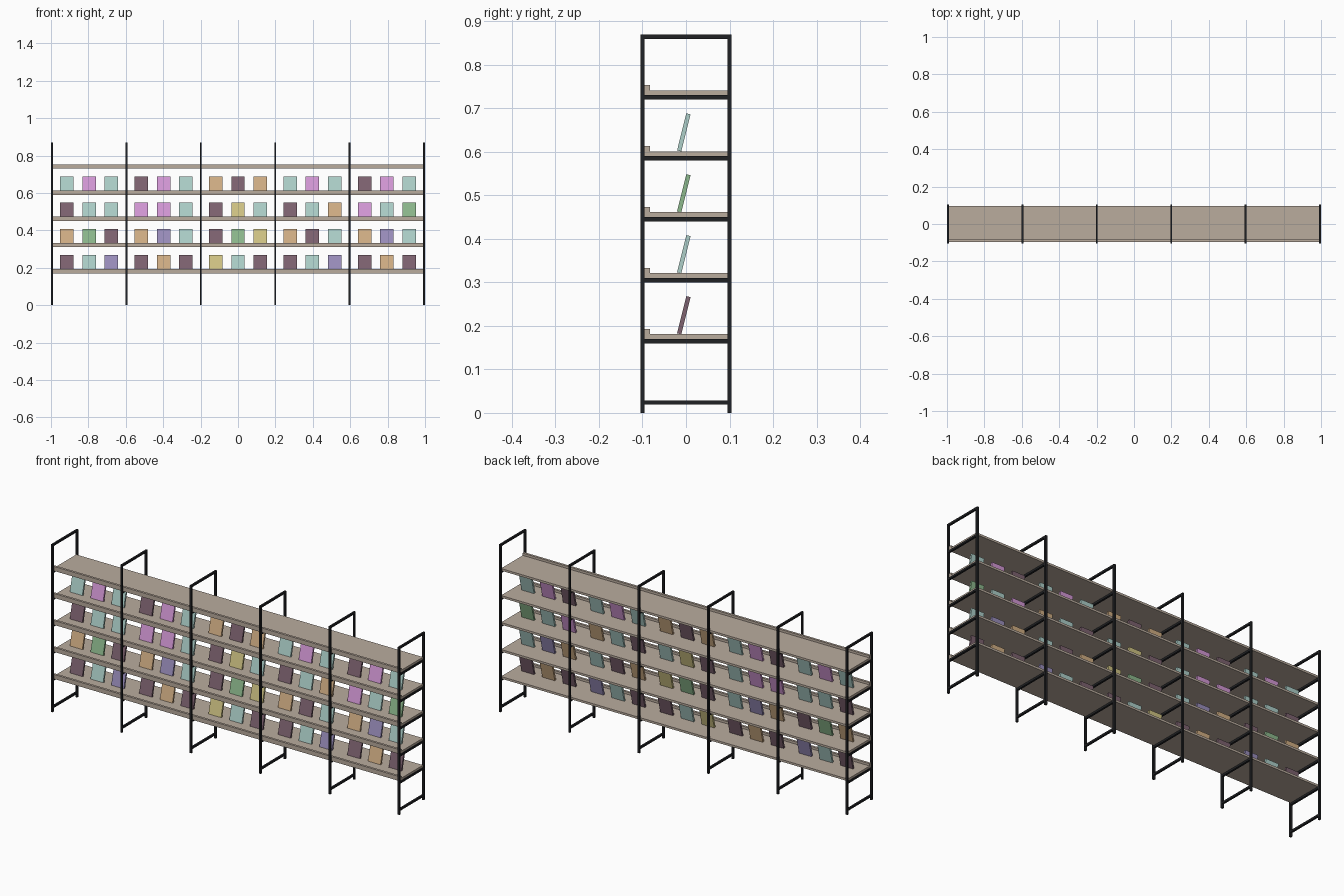
import bpy, bmesh, math
from mathutils import Matrix, Vector

if "Cube" in bpy.data.objects:
    bpy.data.objects.remove(bpy.data.objects["Cube"])


def material(name, rgb):
    lin = [((c / 255 + 0.055) / 1.055) ** 2.4 for c in rgb]
    m = bpy.data.materials.new(name)
    m.diffuse_color = (*lin, 1)
    m.use_nodes = True
    m.node_tree.nodes["Principled BSDF"].inputs["Base Color"].default_value = m.diffuse_color
    return m


black = material("black_metal", (32, 33, 36))
wood = material("pale_wood", (186, 172, 158))
covers = {
    "T": material("teal", (173, 207, 201)),
    "P": material("pink", (212, 152, 214)),
    "M": material("plum", (126, 98, 112)),
    "O": material("tan", (209, 174, 132)),
    "G": material("green", (140, 184, 140)),
    "V": material("violet", (154, 142, 188)),
    "Y": material("yellow", (208, 196, 132)),
}


def box(bm, lo, hi):
    lo, hi = Vector(lo), Vector(hi)
    bmesh.ops.create_cube(bm, size=1, matrix=Matrix.Translation((lo + hi) / 2)
                          @ Matrix.Diagonal((*(hi - lo), 1)))


def finish(bm, name, mat):
    me = bpy.data.meshes.new(name)
    bm.to_mesh(me)
    bm.free()
    me.materials.append(mat)
    ob = bpy.data.objects.new(name, me)
    bpy.context.collection.objects.link(ob)
    return ob


R = 0.005                                   # half thickness of metal bars
BAY = 0.398
levels = [0.165 + 0.14 * i for i in range(5)]

# Six ladder frames: two posts, foot bar, top bar and shelf supports
for i in range(6):
    x = (i - 2.5) * BAY
    bm = bmesh.new()
    for y in (-0.1, 0.1):
        box(bm, (x - R, y - R, 0), (x + R, y + R, 0.869))
    for z in [0.024, 0.864] + levels:
        box(bm, (x - R, -0.095, z - R), (x + R, 0.095, z + R))
    finish(bm, f"ladder_frame_{i + 1}", black)

# Long shelves: one L-shaped profile with a front lip, extruded along x
for i, z in enumerate(levels):
    b = z + R
    profile = [(-0.095, b), (0.095, b), (0.095, b + 0.011),
               (-0.083, b + 0.011), (-0.083, b + 0.023), (-0.095, b + 0.023)]
    bm = bmesh.new()
    face = bm.faces.new([bm.verts.new((-0.995, y, h)) for y, h in profile])
    ext = bmesh.ops.extrude_face_region(bm, geom=[face])["geom"]
    bmesh.ops.translate(bm, vec=(1.99, 0, 0),
                        verts=[v for v in ext if isinstance(v, bmesh.types.BMVert)])
    bmesh.ops.recalc_face_normals(bm, faces=bm.faces)
    finish(bm, f"shelf_{i + 1}", wood)

# Leaning books: three per bay on the lower four shelves, left to right
rows = ["MTV MOM YTM MTV MOM",
        "OGM OVT MGY OMT OVT",
        "MTT PPT MYT MTO PTG",
        "TPT MPT OMO TPT MPT"]
for r, row in enumerate(rows):
    for bay, trio in enumerate(row.split()):
        for k, c in enumerate(trio):
            x = (bay - 2) * BAY + (k - 1) * 0.119
            bm = bmesh.new()
            box(bm, (-0.036, -0.005, -0.044), (0.036, 0.005, 0.044))
            bm.transform(Matrix.Translation((x, -0.005, levels[r] + 0.0595))
                         @ Matrix.Rotation(-math.radians(14), 4, "X"))
            finish(bm, f"book_{r + 1}_{bay * 3 + k + 1}", covers[c])
